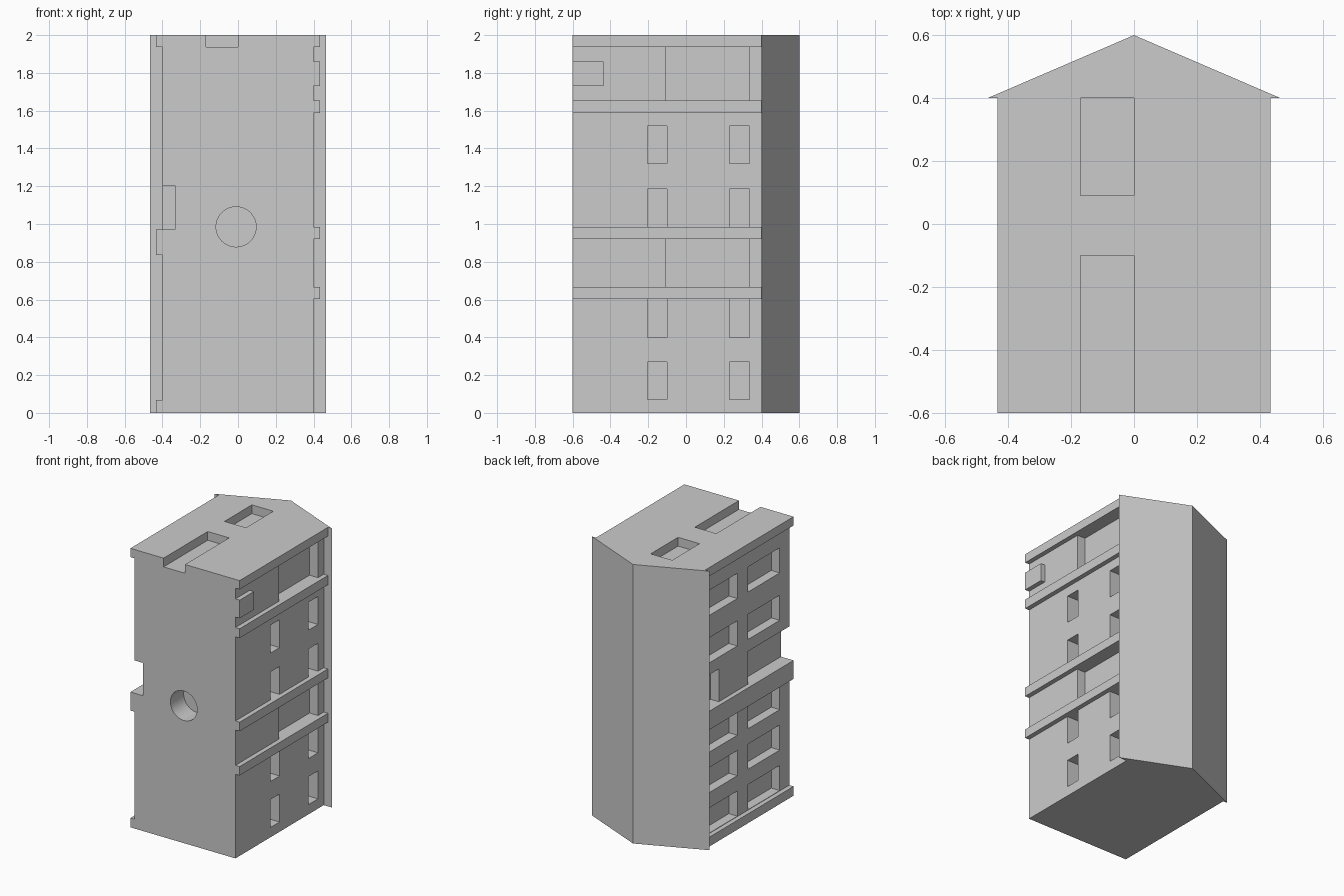
import bpy
import bmesh
from mathutils import Matrix, Vector

cube = bpy.data.objects.get("Cube")
if cube:
    bpy.data.objects.remove(cube, do_unlink=True)

grey = bpy.data.materials.new("plain grey")
grey.use_nodes = True
grey.diffuse_color = (0.6, 0.6, 0.6, 1)
grey.node_tree.nodes["Principled BSDF"].inputs["Base Color"].default_value = (0.6, 0.6, 0.6, 1)


def add_box(bm, x, y, z):
    lo, hi = Vector((x[0], y[0], z[0])), Vector((x[1], y[1], z[1]))
    bmesh.ops.create_cube(bm, size=1, matrix=Matrix.Translation((lo + hi) / 2)
                          @ Matrix.Diagonal((*(hi - lo), 1)))


def finish(bm, name):
    bmesh.ops.recalc_face_normals(bm, faces=bm.faces)
    mesh = bpy.data.meshes.new(name)
    bm.to_mesh(mesh)
    bm.free()
    mesh.materials.append(grey)
    ob = bpy.data.objects.new(name, mesh)
    bpy.context.collection.objects.link(ob)
    return ob


def box(name, x, y, z):
    bm = bmesh.new()
    add_box(bm, x, y, z)
    return finish(bm, name)


WALL, RIB, DEPTH = 0.4, 0.433, 0.067
FRONT, EAVES = -0.6, 0.4

# Main block
body = box("house_body", (-WALL, WALL), (FRONT, EAVES), (0, 2))

# Recess cutters
cut = bmesh.new()
left = (WALL - DEPTH, WALL + 0.05)
right = (-WALL - 0.05, -WALL + DEPTH)
left_windows = (WALL - 0.09, WALL + 0.05)

# Narrow windows and wide recesses on the left wall
for y in ((-0.205, -0.1), (0.23, 0.335)):
    for z in ((0.07, 0.27), (0.4, 0.603), (0.985, 1.185), (1.32, 1.52)):
        add_box(cut, left_windows, y, z)
for z in ((0.667, 0.92), (1.655, 1.94)):
    add_box(cut, left, (-0.105, 0.335), z)

# Wide windows and doorways on the right wall
for y in ((-0.49, -0.13), (-0.01, 0.35)):
    for bottom in (0.07, 0.36, 0.65, 1.29, 1.63):
        add_box(cut, right, y, (bottom, bottom + 0.18))
for y in ((FRONT - 0.05, -0.13), (0.2, 0.35)):
    add_box(cut, right, y, (0.97, 1.205))

# Two slots in the top
for y in ((FRONT - 0.05, -0.1), (0.09, EAVES + 0.02)):
    add_box(cut, (-0.17, 0), y, (1.937, 2.05))

# Round hole in the front
bmesh.ops.create_cone(cut, cap_ends=True, segments=48, radius1=0.106, radius2=0.106, depth=0.3,
                      matrix=Matrix.Translation((-0.01, FRONT, 0.985))
                      @ Matrix.Rotation(1.570796, 4, "X"))
cutter = finish(cut, "recess_cutter")
cutter.hide_render = True

mod = body.modifiers.new("recesses", "BOOLEAN")
mod.operation = "DIFFERENCE"
mod.solver = "EXACT"
mod.object = cutter
bpy.context.view_layer.objects.active = body
bpy.ops.object.modifier_apply(modifier=mod.name)
bpy.data.objects.remove(cutter, do_unlink=True)

# Horizontal ledges along both walls
for i, z in enumerate(((0.603, 0.667), (0.92, 0.985), (1.588, 1.655), (1.937, 2))):
    box(f"left_ledge_{i + 1}", (WALL - 0.01, RIB), (FRONT, EAVES), z)
for i, z in enumerate(((0, 0.067), (0.837, 0.97), (1.937, 2))):
    box(f"right_ledge_{i + 1}", (-RIB, 0.01 - WALL), (FRONT, EAVES), z)

# Small block near the top of the left wall
box("left_block", (WALL - 0.01, RIB), (FRONT, -0.438), (1.73, 1.86))

# Pitched roof prism with overhanging eaves
bm = bmesh.new()
gable = bm.faces.new([bm.verts.new((x, y, 0))
                      for x, y in ((-0.465, EAVES), (0.465, EAVES), (0, 0.6))])
sweep = bmesh.ops.extrude_face_region(bm, geom=[gable])
bmesh.ops.translate(bm, vec=(0, 0, 2),
                    verts=[v for v in sweep["geom"] if isinstance(v, bmesh.types.BMVert)])
finish(bm, "roof")
